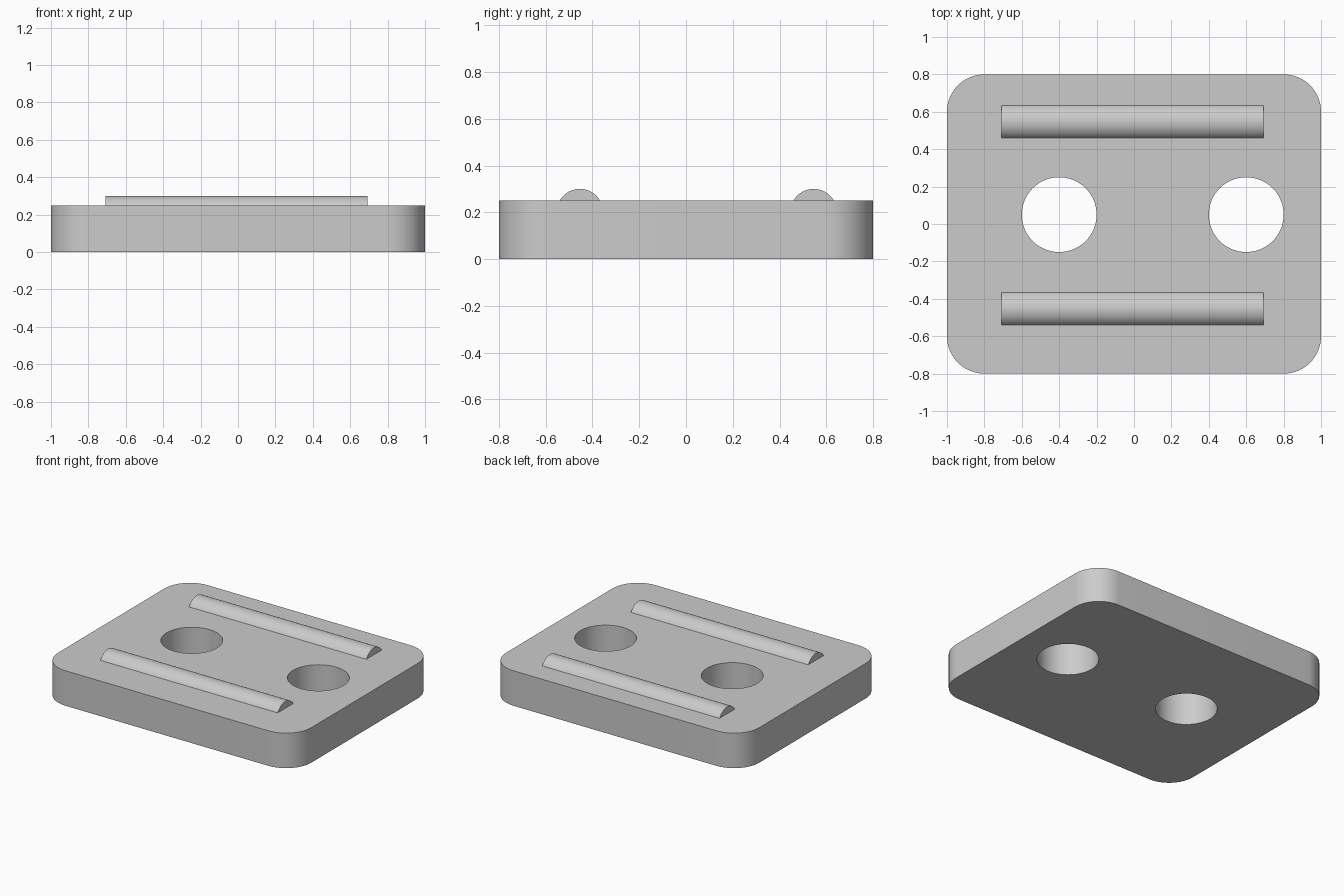
import bpy
import bmesh
from math import cos, sin, pi, radians

cube = bpy.data.objects.get("Cube")
if cube:
    bpy.data.objects.remove(cube)

THICK = 0.25

grey = bpy.data.materials.new("plain_grey")
grey.use_nodes = True
GREY = (0.6, 0.6, 0.6, 1)
grey.diffuse_color = GREY
grey.node_tree.nodes["Principled BSDF"].inputs["Base Color"].default_value = GREY


def arc(cx, cy, r, start, end, steps):
    """Points along an arc, angles in radians."""
    angles = [start + (end - start) * i / steps for i in range(steps + 1)]
    return [(cx + r * cos(a), cy + r * sin(a)) for a in angles]


def prism(name, base, offset):
    """Extrude a planar outline of 3D points along an offset."""
    bm = bmesh.new()
    face = bm.faces.new([bm.verts.new(p) for p in base])
    top = bmesh.ops.extrude_face_region(bm, geom=[face], use_keep_orig=True)
    verts = [v for v in top["geom"] if isinstance(v, bmesh.types.BMVert)]
    bmesh.ops.translate(bm, vec=offset, verts=verts)
    bmesh.ops.recalc_face_normals(bm, faces=bm.faces)
    mesh = bpy.data.meshes.new(name)
    bm.to_mesh(mesh)
    bm.free()
    mesh.materials.append(grey)
    obj = bpy.data.objects.new(name, mesh)
    bpy.context.collection.objects.link(obj)
    return obj


def smooth(obj):
    bpy.ops.object.select_all(action='DESELECT')
    obj.select_set(True)
    bpy.context.view_layer.objects.active = obj
    bpy.ops.object.shade_smooth_by_angle(angle=radians(30))


# Rounded plate
outline = []
for i, (sx, sy) in enumerate([(1, 1), (-1, 1), (-1, -1), (1, -1)]):
    outline += arc(0.8 * sx, 0.6 * sy, 0.2, i * pi / 2, (i + 1) * pi / 2, 16)
plate = prism("plate", [(x, y, 0) for x, y in outline], (0, 0, THICK))

# Two round through holes
for x in (-0.4, 0.6):
    ring = arc(x, 0.05, 0.2, 0, 2 * pi, 64)[:-1]
    cutter = prism("hole_cutter", [(px, py, -0.1) for px, py in ring], (0, 0, 0.5))
    cut = plate.modifiers.new("hole", 'BOOLEAN')
    cut.operation = 'DIFFERENCE'
    cut.solver = 'EXACT'
    cut.object = cutter
    bpy.context.view_layer.objects.active = plate
    bpy.ops.object.modifier_apply(modifier=cut.name)
    bpy.data.objects.remove(cutter)
smooth(plate)

# Two long ridges, each the exposed cap of a lying cylinder
for name, y in (("front_ridge", -0.454), ("back_ridge", 0.546)):
    cap = arc(y, THICK - 0.05, 0.1, radians(25), radians(155), 32)
    smooth(prism(name, [(-0.708, py, pz) for py, pz in cap], (1.4, 0, 0)))
